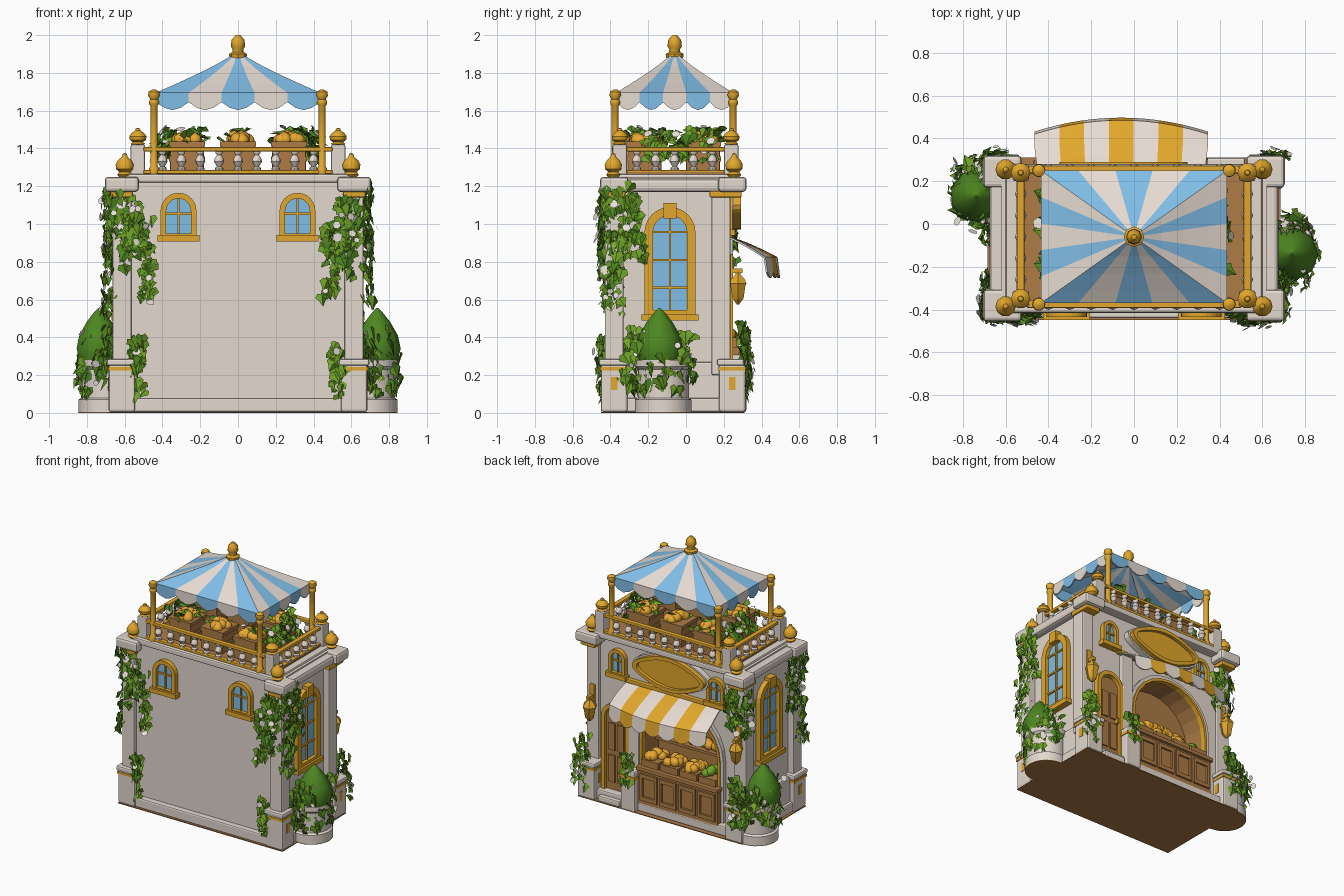
import bpy, bmesh, math, random
from mathutils import Vector, Matrix

if "Cube" in bpy.data.objects:
    bpy.data.objects.remove(bpy.data.objects["Cube"])
random.seed(4)

def mat(name, c):
    m = bpy.data.materials.new(name)
    m.diffuse_color = (*c, 1)
    m.use_nodes = True
    m.node_tree.nodes["Principled BSDF"].inputs["Base Color"].default_value = m.diffuse_color
    return m
STONE = mat("pale stone", (.77, .69, .62)); GOLD = mat("gold trim", (.76, .39, .025))
BLUE = mat("sky blue", (.25, .59, .92)); CREAM = mat("cream cloth", (.84, .75, .68))
WOOD = mat("brown wood", (.42, .20, .06)); LEAF = mat("leaf green", (.16, .36, .02))
DARK = mat("deep green", (.075, .24, .015)); FRUIT = mat("orange fruit", (.86, .42, .035))
WHITE = mat("white flower", (.86, .80, .74))

def finish(name, bm, mats, smooth=False, recalc=True, bevel=0):
    if recalc:
        bmesh.ops.recalc_face_normals(bm, faces=bm.faces)
    me = bpy.data.meshes.new(name)
    bm.to_mesh(me); bm.free()
    for m in mats if isinstance(mats, list) else [mats]:
        me.materials.append(m)
    o = bpy.data.objects.new(name, me)
    bpy.context.collection.objects.link(o)
    if smooth:
        bpy.context.view_layer.objects.active = o
        o.select_set(True)
        bpy.ops.object.shade_smooth_by_angle(angle=math.radians(40))
        o.select_set(False)
    if bevel:
        b = o.modifiers.new("bevel", 'BEVEL'); b.width = bevel; b.segments = 2
    return o

def box(name, x0, x1, y0, y1, z0, z1, m, bevel=0):
    bm = bmesh.new()
    T = Matrix.Translation(((x0+x1)/2, (y0+y1)/2, (z0+z1)/2)) @ Matrix.Diagonal((abs(x1-x0), y1-y0, z1-z0, 1))
    bmesh.ops.create_cube(bm, size=1, matrix=T)
    return finish(name, bm, m, bevel=bevel)

def lathe(name, prof, spots, m, seg=14):
    bm = bmesh.new()
    for s in spots:
        rings = [[bm.verts.new((s[0]+r*math.cos(a*math.tau/seg), s[1]+r*math.sin(a*math.tau/seg), s[2]+z))
                  for a in range(seg)] for r, z in prof]
        for A, B in zip(rings, rings[1:]):
            for i in range(seg):
                bm.faces.new((A[i], A[(i+1) % seg], B[(i+1) % seg], B[i]))
        bm.faces.new(rings[0]); bm.faces.new(rings[-1])
    return finish(name, bm, m, True)

# wall frames: local (u, height, outward distance)
def wall(u, n, o):
    return Matrix.Translation(o) @ Matrix((u, (0, 0, 1), n)).transposed().to_4x4()
FRONT = wall((1, 0, 0), (0, -1, 0), (0, -.40, 0)); BACK = wall((1, 0, 0), (0, 1, 0), (0, .21, 0))
RIGHT = wall((0, 1, 0), (1, 0, 0), (.62, 0, 0)); LEFT = wall((0, 1, 0), (-1, 0, 0), (-.62, 0, 0))

def prism(name, pts, W, d0, d1, m, inner=None):
    """Extruded outline on a wall; with inner it becomes a frame."""
    bm = bmesh.new()
    loops = [[[bm.verts.new(W @ Vector((u, v, d))) for u, v in P] for d in (d0, d1)] for P in (pts, inner) if P]
    n = len(pts)
    for a, b in loops:
        for i in range(n):
            bm.faces.new((a[i], a[(i+1) % n], b[(i+1) % n], b[i]))
    for k in (0, 1):
        if inner:
            A, B = loops[0][k], loops[1][k]
            for i in range(n):
                bm.faces.new((A[i], A[(i+1) % n], B[(i+1) % n], B[i]))
        else:
            bm.faces.new(loops[0][k])
    return finish(name, bm, m)

def arch(c, w, z0, z1, n=12):
    r = w/2
    return [(c-r, z0), (c+r, z0)] + [(c+r*math.cos(math.pi*i/n), z1-r+r*math.sin(math.pi*i/n)) for i in range(n+1)]

def rect(u0, u1, v0, v1):
    return [(u0, v0), (u1, v0), (u1, v1), (u0, v1)]

def window(name, c, w, z0, z1, W, t=.03, bars=1):
    prism(name+"_glass", arch(c, w-t, z0, z1-t/2), W, 0, .008, BLUE)
    prism(name+"_frame", arch(c, w, z0, z1), W, 0, .035, GOLD, arch(c, w-2*t, z0+t, z1-t))
    prism(name+"_sill", rect(c-w/2-.015, c+w/2+.015, z0-.012, z0+.022), W, 0, .05, GOLD)
    prism(name+"_mullion", rect(c-.006, c+.006, z0, z1-t), W, 0, .02, GOLD)
    for i in range(bars):
        z = z0+(z1-z0)*(i+1.1)/(bars+1)
        prism(name+"_bar", rect(c-w/2+t, c+w/2-t, z-.006, z+.006), W, 0, .018, GOLD)

# plinth and body, with the shop alcove left open in the facade
PL = ((.695, -.12), (-.695, .15))
box("underside", -.685, .685, -.45, .31, 0, .006, WOOD)
lathe("planter_underside", [(.15, 0), (.15, .006)], [(x, y, 0) for x, y in PL], WOOD, 24)
box("plinth", -.67, .67, -.44, .28, .005, .08, STONE, .01)
box("body", -.62, .62, -.40, .03, .05, 1.25, STONE)
hole = arch(-.12, .66, .05, .86)
prism("facade", [(-.62, .05), hole[0]] + hole[:1:-1] + [hole[1], (.62, .05), (.62, 1.25), (-.62, 1.25)], BACK, -.18, 0, STONE)
prism("alcove_back", hole, BACK, -.18, -.17, WOOD)
prism("alcove_lining", hole, BACK, -.18, .005, WOOD, arch(-.12, .64, .06, .85))
prism("alcove_trim", arch(-.12, .72, .05, .89), BACK, -.01, .03, STONE, hole)
prism("alcove_gold_edge", arch(-.12, .67, .05, .865), BACK, .0, .037, GOLD, arch(-.12, .63, .06, .845))
box("terrace_cornice", -.60, .60, -.415, .28, 1.22, 1.265, STONE, .01)
box("terrace_floor", -.55, .55, -.37, .25, 1.26, 1.275, WOOD)
for s in (-1, 1):
    box("side_cornice", s*.60, s*.675, -.36, .20, 1.17, 1.24, STONE, .02)
    box("side_skirting", s*.60, s*.65, -.36, .20, .05, .27, STONE, .01)

# corner pilasters with pedestals, capitals and gold bands
for s in (-1, 1):
    for y, yc, back in ((-.38, -.38, 0), (.185, .245, 1)):
        x = s*.615
        box("pilaster", x-.05, x+.05, y-.05, y+.05, .2, 1.2, STONE, .008)
        box("pedestal", x-.07, x+.07, yc-.07, yc+.07, .005, .27, STONE, .012)
        box("pedestal_cap", x-.08, x+.08, yc-.08, yc+.08, .25, .285, STONE, .01)
        box("pedestal_band", x-.074, x+.074, yc-.074, yc+.074, .225, .243, GOLD)
        box("pedestal_inlay", x-.073, x+.073, yc-.018, yc+.018, .12, .19, GOLD)
        box("capital_band", x-.06, x+.06, y-.06, y+.06+.05*back, 1.14, 1.175, GOLD, .008)
        box("capital", x-.09, x+.09, yc-.075, yc+.075, 1.17, 1.25, STONE, .018)
ball = [(.03, 0), (.04, .012), (.028, .025), (.045, .04), (.048, .065), (.035, .088), (.015, .105), (.012, .12), (.003, .125)]
lathe("capital_finials", ball, [(s*.60, y, 1.25) for s in (-1, 1) for y in (-.385, .255)], GOLD, 10)
lathe("corner_post_finials", [(r*.95, z*.75) for r, z in ball], [(s*.53, y, 1.415) for s in (-1, 1) for y in (-.35, .24)], GOLD, 10)

# balustrade round the terrace
spots = [(-.40+.1*i, y, 1.285) for i in range(9) for y in (-.375, .255)]
spots += [(s*.53, -.26+.1*i, 1.285) for i in range(5) for s in (-1, 1)]
lathe("balusters", [(.022, 0), (.022, .012), (.012, .02), (.027, .045), (.022, .065), (.011, .08), (.02, .092), (.02, .1)], spots, STONE, 8)
for z, h in ((1.265, .02), (1.385, .022)):
    for y in (-.375, .255):
        box("long_rail", -.5, .5, y-.018, y+.018, z, z+h, GOLD, .005)
    for s in (-1, 1):
        box("side_rail", s*.53-.018, s*.53+.018, -.33, .22, z, z+h, GOLD, .005)
for s in (-1, 1):
    for y in (-.35, .24):
        box("balustrade_post", s*.53-.038, s*.53+.038, y-.038, y+.038, 1.25, 1.42, STONE, .008)

# striped canopy: five stripes a side, scalloped valance
bm = bmesh.new()
cor = [(-.435, -.37), (.435, -.37), (.435, .25), (-.435, .25)]
K = 4
def canopy_col(k):
    k %= 20*K
    side, t = divmod(k, 5*K)
    a, b = Vector(cor[side]), Vector(cor[(side+1) % 4])
    p = a.lerp(b, t/(5*K))-Vector((0, -.06))
    zs = [(r, 1.915-.22*r**.85) for r in (.06, .3, .55, .8, 1)]
    zs.append((1.0, 1.645-.042*math.sin(math.pi*(k % K)/K)))
    return [bm.verts.new((p.x*r, p.y*r-.06, z)) for r, z in zs]
cols = [canopy_col(k) for k in range(20*K)]
for k in range(20*K):
    A, B = cols[k], cols[(k+1) % (20*K)]
    for i in range(5):
        bm.faces.new((A[i], A[i+1], B[i+1], B[i])).material_index = (k//K) % 2
o = finish("canopy", bm, [BLUE, CREAM])
o.modifiers.new("thickness", 'SOLIDIFY').thickness = .01
lathe("canopy_posts", [(.026, 0), (.026, .03), (.019, .04), (.019, .36), (.026, .37), (.026, .385), (.02, .395), (.031, .415), (.028, .435), (.008, .448)],
      [(s*.445, y, 1.265) for s in (-1, 1) for y in (-.375, .25)], GOLD)
lathe("canopy_finial", [(.045, 0), (.048, .02), (.03, .03), (.028, .045), (.038, .06), (.034, .095), (.012, .12)], [(0, -.06, 1.88)], GOLD, 8)

# windows
for s in (-1, 1):
    window("front_window", s*.315, .19, .92, 1.165, FRONT)
    window("shop_small_window", s*.41, .14, .95, 1.15, BACK, .025)
for W in (RIGHT, LEFT):
    window("tall_window", -.085, .27, .50, 1.09, W, .045, 3)
    prism("keystone", rect(-.12, -.05, 1.03, 1.11), W, 0, .05, GOLD)

# door with frame, panels and step
prism("door", arch(.42, .18, .06, .70), BACK, 0, .015, WOOD)
prism("door_frame", arch(.42, .23, .05, .74), BACK, 0, .04, GOLD, arch(.42, .17, .06, .71))
for z in (.14, .38):
    for u in (.355, .43):
        prism("door_panel", rect(u, u+.055, z, z+.2), BACK, 0, .025, WOOD)
prism("door_handle", rect(.345, .36, .35, .39), BACK, 0, .04, GOLD)
box("door_step", .34, .52, .2, .31, .005, .05, STONE, .01)
box("shop_pillar", .22, .31, .19, .25, .05, .92, STONE, .008)
box("shop_pillar_pedestal", .205, .325, .19, .32, .005, .31, STONE, .012)
box("shop_pillar_band", .2, .33, .19, .325, .25, .27, GOLD)

# counter with panels
box("counter", -.46, .21, .08, .28, .06, .33, WOOD)
box("counter_top", -.47, .21, .06, .30, .32, .35, WOOD, .006)
for i in range(4):
    prism("counter_panel", rect(-.44+i*.16, -.30+i*.16, .10, .30), BACK, .06, .085, WOOD, rect(-.42+i*.16, -.32+i*.16, .13, .27))

# striped shop awning, bowed in plan
bm = bmesh.new()
cols = []
for k in range(29):
    t = k/14-1
    bow = .065*(1-t*t)
    drop = .745-.03*math.sin(math.pi*(k % 4)/4)
    cols.append([bm.verts.new((-.06+.405*t*f, y, z)) for f, y, z in
                 ((.96, .215, .94), (.98, .29+bow*.4, .905), (1, .36+bow*.7, .865), (1, .42+bow, .825), (1, .432+bow, drop))])
for k in range(28):
    for i in range(4):
        bm.faces.new((cols[k][i], cols[k+1][i], cols[k+1][i+1], cols[k][i+1])).material_index = (k//4) % 2
o = finish("shop_awning", bm, [CREAM, GOLD])
o.modifiers.new("thickness", 'SOLIDIFY').thickness = .01
box("awning_rail", -.46, .34, .21, .245, .925, .955, GOLD, .006)

# blank oval sign with moulded frame
def oval(a, b, n=40):
    return [(-.05+a*math.cos(t)*(1+.05*math.cos(4*t)), 1.10+b*math.sin(t)*(1+.05*math.cos(4*t))) for t in (i*math.tau/n for i in range(n))]
prism("sign_backing", oval(.30, .135), BACK, 0, .045, STONE)
prism("sign_panel", oval(.26, .10), BACK, .04, .055, GOLD)
prism("sign_frame", oval(.285, .122), BACK, .03, .08, GOLD, oval(.25, .095))

# lanterns
lathe("lanterns", [(.008, 0), (.024, .02), (.034, .03), (.045, .095), (.052, .11), (.04, .135), (.016, .155), (.012, .18)],
      [(s*.61, .275, .575) for s in (-1, 1)], GOLD, 6)
for s in (-1, 1):
    box("lantern_bracket", s*.61-.012, s*.61+.012, .22, .30, .74, .765, GOLD)
    box("lantern_wall_plate", s*.61-.02, s*.61+.02, .23, .25, .70, .84, GOLD, .005)

# planters on the two sides, with pointed shrubs
lathe("planters", [(.15, .005), (.15, .07), (.135, .08), (.135, .23), (.15, .245), (.15, .28), (.12, .285)], [(x, y, 0) for x, y in PL], STONE, 24)
lathe("shrubs", [(.11, 0), (.125, .06), (.11, .13), (.07, .20), (.03, .25), (.005, .275)], [(x*1.06, y-.02, .28) for x, y in PL], DARK, 9)

# fruit heaps, crates and leaves
def fruits(name, x, y, z, w, d, n, r=.036, m=FRUIT):
    bm = bmesh.new()
    for _ in range(n):
        a, b = random.uniform(-1, 1), random.uniform(-1, 1)
        p = (x+a*(w/2-r), y+b*(d/2-r), z+.03*(1-max(abs(a), abs(b))))
        bmesh.ops.create_icosphere(bm, subdivisions=2, radius=r, matrix=Matrix.Translation(p))
    finish(name, bm, m, True)

def foliage(name, a, b, spread, n, out, flowers=.05, size=.056):
    """Leaves scattered along a strand a-b, facing outward and hanging down."""
    bm = bmesh.new()
    a, b, out = Vector(a), Vector(b), Vector(out)
    for _ in range(n):
        p = a.lerp(b, random.random())+Vector([random.uniform(-1, 1)*s for s in spread])
        nrm = (out+Vector([random.uniform(-.5, .5) for _ in range(3)])).normalized()
        dn = Vector((random.uniform(-.7, .7), random.uniform(-.7, .7), -1))
        dn = (dn-nrm*dn.dot(nrm)).normalized()
        sd = dn.cross(nrm)
        fl = random.random() < flowers
        s = size*random.uniform(.7, 1.25)*(.8 if fl else 1)
        if fl:
            p = p+out*.02
            f = bm.faces.new([bm.verts.new(p+(dn*math.cos(i*1.047)-sd*math.sin(i*1.047))*s*.5) for i in range(6)])
            f.normal_update()
            if f.normal.dot(nrm) < 0:
                f.normal_flip()
            f.material_index = 2
            continue
        mid = [bm.verts.new(p-dn*s*.35+nrm*.006), bm.verts.new(p+dn*s*.75-nrm*.008)]
        for q in (-1, 1):
            e = [bm.verts.new(p+sd*q*s*u+dn*s*v-nrm*.008) for u, v in ((.3, -.5), (.6, -.1), (.3, .2))]
            f = bm.faces.new([mid[0]]+e+[mid[1]])
            f.normal_update()
            if f.normal.dot(nrm) < 0:
                f.normal_flip()
            f.material_index = 1 if random.random() < .3 else 0
    finish(name, bm, [LEAF, DARK, WHITE], recalc=False)

for j, y in enumerate((-.22, .09)):
    for i in (-1, 0, 1):
        x = i*.27
        box("terrace_crate", x-.09, x+.09, y-.09, y+.09, 1.275, 1.435, WOOD, .006)
        for z in (1.33, 1.41):
            box("crate_slat", x-.096, x+.096, y-.096, y+.096, z, z+.028, WOOD)
        fruits("crate_fruit", x, y, 1.44, .18, .18, 16)
        foliage("crate_leaves", (x-.07, y, 1.47), (x+.07, y, 1.48), (.04, .09, .03), 16 if i else 5, (0, 0, .8), .05)
for x in (-.40, .40):
    foliage("terrace_greenery", (x, -.20, 1.42), (x, .15, 1.42), (.05, .05, .08), 55, (x*1.5, 0, .5), .1)
for i in range(4):
    x = -.365+i*.16
    box("counter_crate", x-.072, x+.072, .10, .27, .35, .40, WOOD)
    fruits("counter_fruit", x, .185, .41, .15, .18, 14, .034, LEAF if i == 0 else FRUIT)
box("back_shelf", -.42, .18, .04, .11, .49, .51, WOOD)
fruits("shelf_fruit", -.12, .075, .54, .58, .075, 16)

# ivy on corners and planters: (start, end, spread, count, outward)
for s in (-1, 1):
    D, F = (s, -.2, .2), (s*.2, -1, .2)
    ivy = [((s*.62, -.44, 1.12), (s*.54, -.44, .90), (.08, .02, .05), 60, F),
           ((s*.49, -.425, 1.0), (s*.48, -.425, .60), (.035, .015, .03), 32, F),
           ((s*.59, -.45, 1.0), (s*.57, -.45, .74), (.05, .015, .03), 22, F),
           ((s*.69, -.36, 1.18), (s*.69, -.30, .82), (.025, .09, .04), 75, D),
           ((s*.69, -.40, .85), (s*.69, -.37, .52), (.03, .05, .03), 36, D),
           ((s*.53, -.45, .38), (s*.53, -.46, .10), (.035, .02, .03), 30, F),
           ((s*.64, .31, .45), (s*.66, .33, .12), (.06, .02, .04), 45, (s*.3, 1, .2))]
    if s < 0:
        ivy += [((-.67, .22, 1.13), (-.67, .22, .78), (.025, .04, .03), 45, (-1, .5, .2)),
                ((-.55, .26, 1.15), (-.58, .25, .80), (.05, .02, .04), 45, (0, 1, .2))]
    for a, b, sp, n, out in ivy:
        foliage("ivy", a, b, sp, n, out, .10)
foliage("pillar_ivy", (.27, .31, .42), (.27, .335, .22), (.04, .02, .04), 24, (0, 1, .2), .1)
for x, y in PL:
    s = 1 if x > 0 else -1
    foliage("planter_foliage", (x+s*.04, y-.14, .37), (x+s*.04, y+.12, .33), (.09, .05, .08), 120, (s, 0, .5), .14)
    for k in range(5):
        t = (k-2)*.65
        q = Vector((math.cos(t)*s, math.sin(t), 0))
        p = Vector((x, y, .30))+q*.15
        foliage("planter_trail", p, p-Vector((0, 0, random.uniform(.08, .22))), (.025, .03, .02), 14, q, .08)
    foliage("planter_side_ivy", (.68*s, y-.18, .38), (.69*s, y-.20, .14), (.04, .05, .04), 32, (s, -.3, .2), .06)
